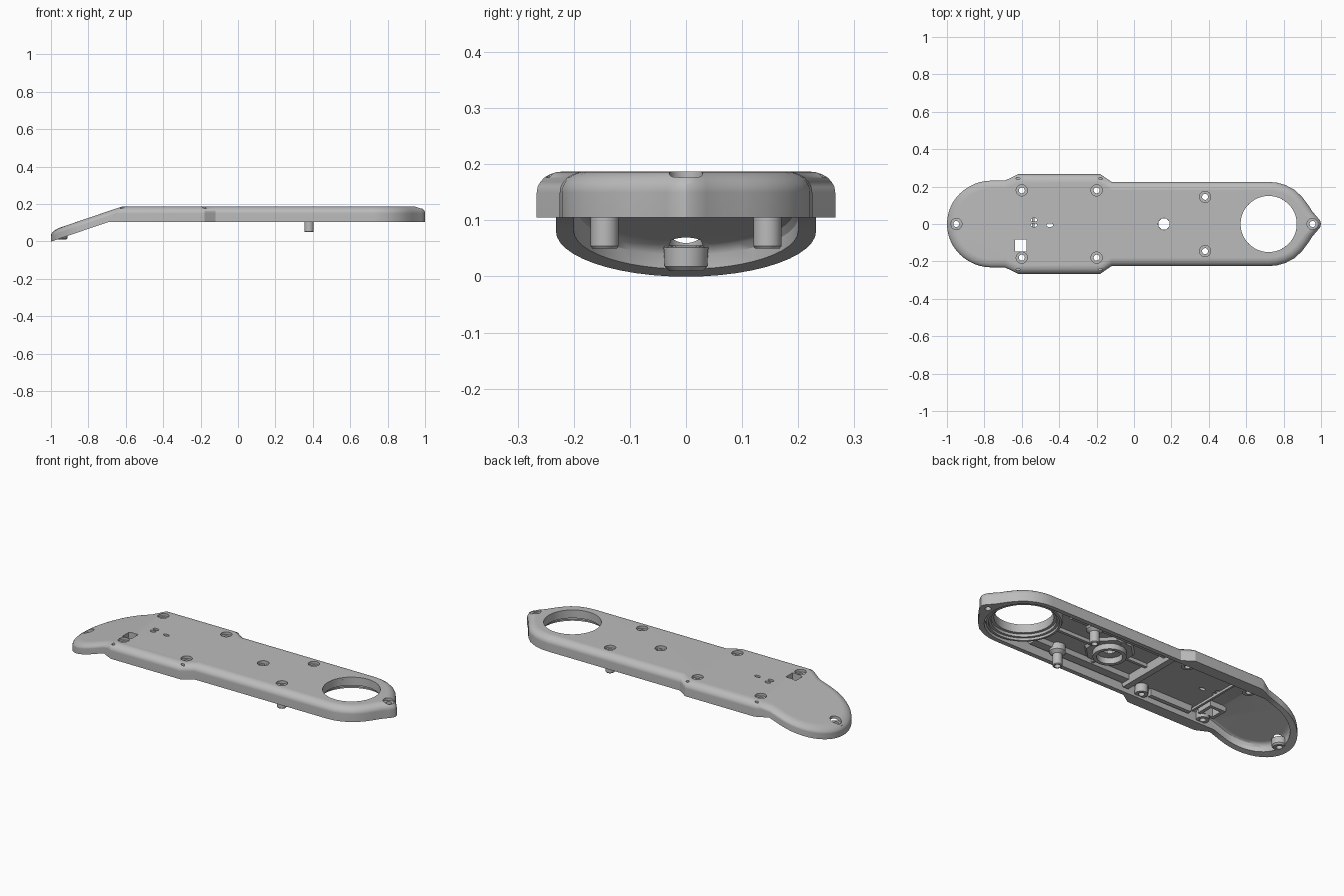
import bpy, bmesh, math
from mathutils import Vector

if "Cube" in bpy.data.objects:
    bpy.data.objects.remove(bpy.data.objects["Cube"])

# One plain grey plastic
grey = bpy.data.materials.new("grey_plastic")
grey.use_nodes = True
grey.diffuse_color = (0.5, 0.5, 0.5, 1)
grey.node_tree.nodes["Principled BSDF"].inputs["Base Color"].default_value = (0.5, 0.5, 0.5, 1)

RIM, TOP, CEILING, CAVITY = 0.105, 0.187, 0.165, 0.2
SLOPE = 0.34


def finish(bm, name):
    bmesh.ops.recalc_face_normals(bm, faces=bm.faces[:])
    mesh = bpy.data.meshes.new(name)
    bm.to_mesh(mesh)
    bm.free()
    mesh.materials.append(grey)
    obj = bpy.data.objects.new(name, mesh)
    bpy.context.collection.objects.link(obj)
    return obj


def activate(obj):
    bpy.ops.object.select_all(action='DESELECT')
    obj.select_set(True)
    bpy.context.view_layer.objects.active = obj


def smooth(obj, degrees=30):
    activate(obj)
    bpy.ops.object.shade_smooth_by_angle(angle=math.radians(degrees))


def bridge(bm, a, b):
    n = len(a)
    for i in range(n):
        bm.faces.new((a[i], a[(i + 1) % n], b[(i + 1) % n], b[i]))


def lathe(name, x, y, profile, seg=40):
    """Closed ring swept from (radius, z) points."""
    bm = bmesh.new()
    loops = []
    for r, z in profile:
        angles = [2 * math.pi * (i + 0.5) / seg for i in range(seg)]
        loops.append([bm.verts.new((x + r * math.cos(a), y + r * math.sin(a), z)) for a in angles])
    for i in range(len(loops)):
        bridge(bm, loops[i - 1], loops[i])
    obj = finish(bm, name)
    smooth(obj)
    return obj


def box(name, x0, x1, y0, y1, z0, z1, taper=0.0):
    """Box whose lower face can be drawn in."""
    bm = bmesh.new()
    bmesh.ops.create_cube(bm, size=1)
    for v in bm.verts:
        t = taper if v.co.z < 0 else 0
        sx, sy = x1 - x0 - 2 * t, y1 - y0 - 2 * t
        v.co = ((x0 + x1) / 2 + v.co.x * sx, (y0 + y1) / 2 + v.co.y * sy,
                z0 if v.co.z < 0 else z1)
    return finish(bm, name)


def rod(x, y, rx, ry, z0, z1, seg=32):
    """Upright cutter, round or oval."""
    bm = bmesh.new()
    bmesh.ops.create_cone(bm, cap_ends=True, segments=seg, radius1=1, radius2=1, depth=1)
    for v in bm.verts:
        v.co = (x + v.co.x * rx, y + v.co.y * ry, z0 if v.co.z < 0 else z1)
    return finish(bm, "cutter")


def inset(p, d, cap=9):
    """Move an outline point towards the spine of the body."""
    c = Vector((max(-0.76, min(0.72, p.x)), 0))
    v = p - c
    return c + v.normalized() * min(v.length - d, cap)


# Plan outline: nose, straight sides, wide middle section, round tail
half = [(1, 0), (0.995, 0.018), (0.98, 0.036), (0.955, 0.065), (0.93, 0.103), (0.9, 0.143),
        (0.86, 0.182), (0.81, 0.208), (0.765, 0.221), (0.72, 0.225), (-0.12, 0.225),
        (-0.18, 0.266), (-0.62, 0.266), (-0.69, 0.232)]
for i in range(13):
    a = math.pi / 24 * i
    half.append((-0.76 - 0.24 * math.sin(a), 0.232 * math.cos(a)))
outline = [Vector(p) for p in half] + [Vector((x, -y)) for x, y in half[-2:0:-1]]

# Shell: outer wall, rounded shoulder, top, then the cavity inside
bm = bmesh.new()


def loop(d, z, cap=9):
    return [bm.verts.new((*inset(p, d, cap), z)) for p in outline]


outer = [loop(0, RIM)]
for i in range(7):
    a = math.pi / 12 * i
    outer.append(loop(0.046 * (1 - math.cos(a)), TOP - 0.037 * (1 - math.sin(a))))
inner = [loop(0.025, RIM, CAVITY), loop(0.025, 0.14, CAVITY),
         loop(0.03, 0.156, CAVITY - 0.007), loop(0.045, CEILING, CAVITY - 0.022)]
for group in (outer, inner):
    for a, b in zip(group, group[1:]):
        bridge(bm, a, b)
    bm.faces.new(group[-1])
bridge(bm, outer[0], inner[0])

# Fold the tail down along a slanted line
lean = 0.07 / (TOP - RIM)
bmesh.ops.bisect_plane(bm, geom=bm.verts[:] + bm.edges[:] + bm.faces[:], dist=1e-5,
                       plane_co=(-0.62, 0, TOP), plane_no=(1, 0, -lean))
for v in bm.verts:
    v.co.z -= SLOPE * max(0, -0.62 - lean * (TOP - v.co.z) - v.co.x)
shell = finish(bm, "cover_shell")

# Ledges and the frame under the square window
targets = [shell]
for side, y0, y1 in (("left", 0.125, 0.198), ("right", -0.198, -0.125)):
    targets.append(box(side + "_inner_ledge", -0.1, 0.54, y0, y1, 0.142, 0.17, 0.012))
targets.append(box("window_frame", -0.655, -0.555, -0.164, -0.065, 0.135, 0.17))

# Screw holes with counterbores: x, y, counterbore floor
screws = [(x, s * y, 0.172) for x, y in ((-0.6, 0.18), (-0.2, 0.18), (0.38, 0.145)) for s in (1, -1)]
screws += [(-0.95, 0, 0.055), (0.955, 0, 0.172)]
cutters = []
for x, y, floor in screws:
    cutters += [rod(x, y, 0.03, 0.03, floor, 0.25), rod(x, y, 0.016, 0.016, -0.1, floor + 0.01)]

# Large opening, centre hole, square window, indicator slots and side nicks
cutters += [rod(0.72, 0, 0.15, 0.15, 0, 0.3, 96), rod(0.16, 0, 0.031, 0.031, 0, 0.3),
            box("cutter", -0.636, -0.574, -0.146, -0.084, 0, 0.3)]
for x, y in ((-0.535, 0.022), (-0.535, -0.006), (-0.45, -0.006)):
    cutters.append(rod(x, y, 0.018, 0.01, 0.1, 0.3))
for s in (1, -1):
    for x in (-0.62, -0.18):
        cutters.append(rod(x, s * 0.243, 0.011, 0.006, 0.163, 0.3, 12))

for cutter in cutters:
    lo = [min(v.co[k] for v in cutter.data.vertices) for k in (0, 1)]
    hi = [max(v.co[k] for v in cutter.data.vertices) for k in (0, 1)]
    for obj in targets:
        pts = [v.co for v in obj.data.vertices]
        if any(max(p[k] for p in pts) < lo[k] or min(p[k] for p in pts) > hi[k] for k in (0, 1)):
            continue
        mod = obj.modifiers.new("cut", 'BOOLEAN')
        mod.operation, mod.solver, mod.object = 'DIFFERENCE', 'EXACT', cutter
        activate(obj)
        bpy.ops.object.modifier_apply(modifier=mod.name)
for cutter in cutters:
    bpy.data.objects.remove(cutter)
for obj in targets:
    smooth(obj, 28)
    weighted = obj.modifiers.new("even_shading", 'WEIGHTED_NORMAL')
    weighted.keep_sharp = True

# Stepped collar under the large opening
lathe("opening_collar", 0.72, 0, [(0.15, 0.175), (0.15, 0.14), (0.165, 0.14), (0.165, 0.125),
      (0.178, 0.125), (0.178, 0.112), (0.19, 0.112), (0.197, 0.13), (0.197, 0.15),
      (0.175, 0.175)], 96)

# Centre bearing: eight-sided base and round sleeve
lathe("bearing_base", 0.16, 0, [(0.031, 0.17), (0.031, 0.158), (0.09, 0.15), (0.122, 0.15),
      (0.135, 0.17)], 8)
lathe("bearing_sleeve", 0.16, 0, [(0.065, 0.17), (0.065, 0.12), (0.085, 0.12), (0.085, 0.17)])

# Screw posts and bosses
for x, y, floor in screws[:-1]:
    side = "left" if y > 0 else "right"
    if x > 0:
        shape = [(0.016, 0.17), (0.016, 0.05), (0.022, 0.05), (0.025, 0.054), (0.025, 0.115),
                 (0.042, 0.13), (0.042, 0.17)]
        name = side + "_long_post"
    elif y:
        shape = [(0.016, 0.17), (0.016, 0.118), (0.034, 0.118), (0.034, 0.17)]
        name = side + ("_rear_boss" if x < -0.4 else "_middle_boss")
    else:
        shape = [(0.016, 0.055), (0.016, 0.01), (0.03, 0.01), (0.038, 0.018), (0.04, 0.052)]
        name = "tail_boss"
    lathe(name, x, y, shape, 32)

# Cross walls and stiffening ribs
box("cross_wall", -0.13, -0.075, -0.198, 0.198, 0.122, 0.17, 0.01)
box("fold_rib", -0.545, -0.533, -0.19, 0.19, 0.152, 0.17)
box("rear_spine_rib", -0.09, 0.07, -0.012, 0.012, 0.148, 0.17, 0.004)
box("front_spine_rib", 0.25, 0.55, -0.012, 0.012, 0.148, 0.17, 0.004)
for side, y0, y1 in (("left", 0.08, 0.14), ("right", -0.14, -0.08)):
    box(side + "_cross_rib", 0.148, 0.172, y0, y1, 0.148, 0.17, 0.004)
box("side_rail", -0.52, -0.25, -0.198, -0.165, 0.13, 0.17, 0.005)
